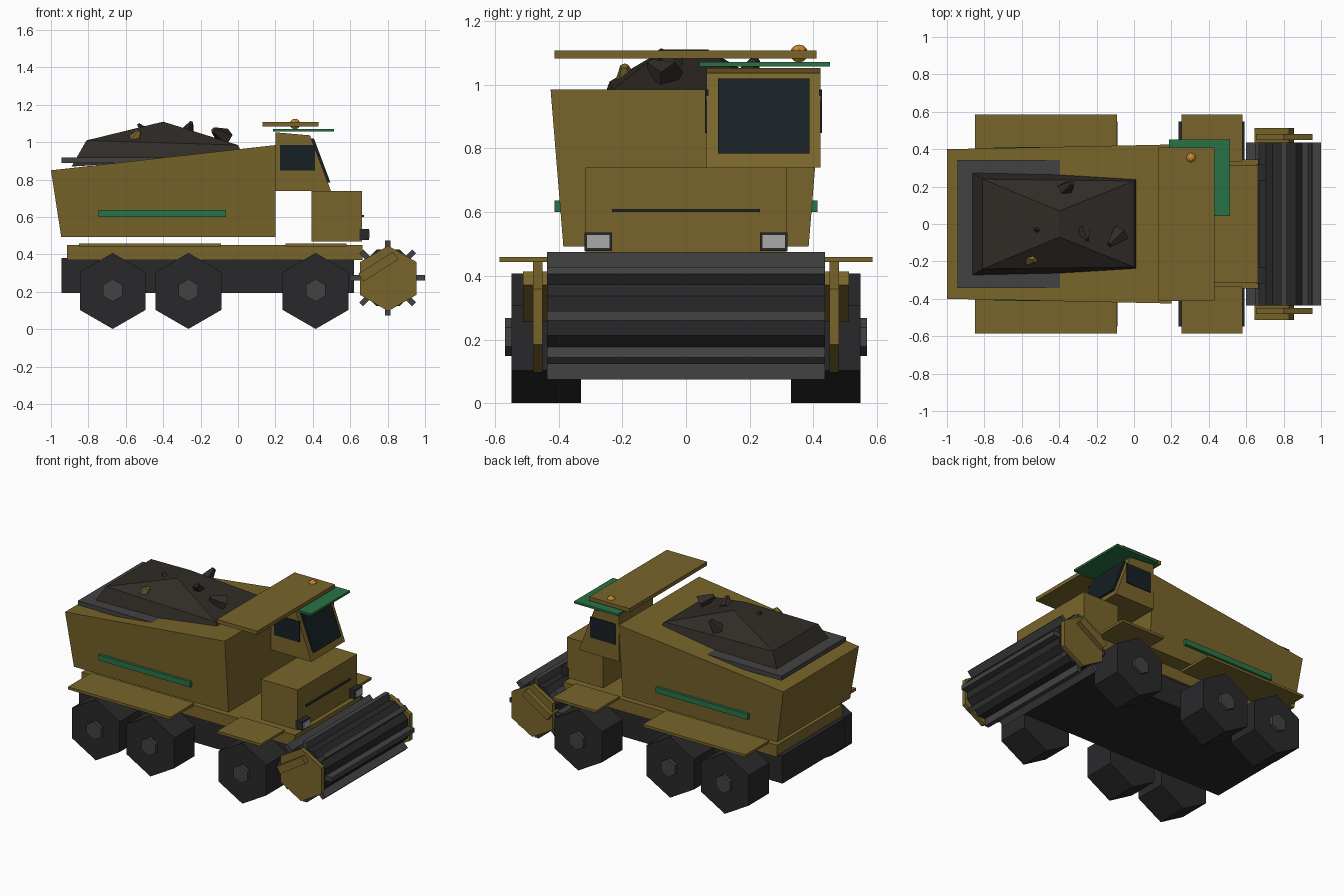
import bpy, bmesh, random
from math import sin, cos, pi, radians
from mathutils import Vector, Matrix

if "Cube" in bpy.data.objects:
    bpy.data.objects.remove(bpy.data.objects["Cube"])

random.seed(4)


def material(name, rgb):
    m = bpy.data.materials.new(name)
    m.diffuse_color = (*rgb, 1)
    m.use_nodes = True
    m.node_tree.nodes["Principled BSDF"].inputs["Base Color"].default_value = m.diffuse_color
    return m


GOLD = material("ochre_paint", (0.19, 0.13, 0.024))
DARK = material("dark_metal", (0.022, 0.022, 0.024))
STEEL = material("grey_steel", (0.055, 0.055, 0.055))
GREEN = material("green_paint", (0.022, 0.17, 0.06))
GLASS = material("dark_glass", (0.008, 0.014, 0.018))
LAMP = material("lamp", (0.4, 0.4, 0.4))
ORANGE = material("beacon_orange", (0.6, 0.25, 0.03))
SOIL = material("soil", (0.03, 0.025, 0.02))


def finish(name, bm, mat):
    bmesh.ops.recalc_face_normals(bm, faces=bm.faces)
    me = bpy.data.meshes.new(name)
    bm.to_mesh(me)
    bm.free()
    me.materials.append(mat)
    ob = bpy.data.objects.new(name, me)
    bpy.context.collection.objects.link(ob)
    return ob


def loft(name, rings, mat):
    """Join matching rings of points and cap both ends."""
    bm = bmesh.new()
    vs = [[bm.verts.new(p) for p in r] for r in rings]
    n = len(vs[0])
    for a, b in zip(vs, vs[1:]):
        for i in range(n):
            bm.faces.new((a[i], a[(i + 1) % n], b[(i + 1) % n], b[i]))
    bm.faces.new(vs[0])
    bm.faces.new(vs[-1])
    return finish(name, bm, mat)


def prism(name, xz, y0, y1, mat):
    return loft(name, [[(x, y, z) for x, z in xz] for y in (y0, y1)], mat)


def box(name, x, y, z, mat):
    return prism(name, [(x[0], z[0]), (x[1], z[0]), (x[1], z[1]), (x[0], z[1])], y[0], y[1], mat)


def ngon(cx, cz, r, n=6, turn=pi / 2):
    return [(cx + r * cos(turn + 2 * pi * i / n), cz + r * sin(turn + 2 * pi * i / n)) for i in range(n)]


def bar(cx, cz, length, thick, ang):
    """Tilted rectangle in the x-z plane."""
    c, s = cos(ang), sin(ang)
    return [(cx + u * c - v * s, cz + u * s + v * c) for u, v in
            ((-length / 2, -thick / 2), (length / 2, -thick / 2), (length / 2, thick / 2), (-length / 2, thick / 2))]


# Chassis and deck
box("chassis", (-0.945, 0.62), (-0.33, 0.33), (0.195, 0.38), DARK)
box("deck", (-0.915, 0.665), (-0.345, 0.345), (0.37, 0.45), GOLD)

# Wheels, hubs, fenders and stripes on both sides
for side, s in (("left", 1), ("right", -1)):
    for i, x in enumerate((-0.67, -0.265, 0.415)):
        prism(f"{side}_wheel_{i}", ngon(x, 0.205, 0.203), s * 0.33, s * 0.547, DARK)
        prism(f"{side}_hub_{i}", ngon(x, 0.208, 0.06), s * 0.54, s * 0.568, STEEL)
    box(f"{side}_rear_fender", (-0.85, -0.09), (s * 0.335, s * 0.585), (0.443, 0.46), GOLD)
    box(f"{side}_front_fender", (0.255, 0.58), (s * 0.335, s * 0.585), (0.443, 0.46), GOLD)
    box(f"{side}_stripe", (-0.745, -0.065), (s * 0.38, s * 0.413), (0.6, 0.637), GREEN)
    # Drum end plate and arm
    prism(f"{side}_drum_plate", ngon(0.803, 0.272, 0.175), s * 0.45, s * 0.48, GOLD)
    prism(f"{side}_drum_arm", bar(0.75, 0.335, 0.22, 0.05, radians(32)), s * 0.42, s * 0.512, GOLD)
    # Headlight
    box(f"{side}_headlight", (0.65, 0.7), (s * 0.233, s * 0.318), (0.478, 0.537), DARK)
    box(f"{side}_headlight_lens", (0.69, 0.704), (s * 0.24, s * 0.31), (0.487, 0.529), LAMP)

# Hopper body with flared sides
hopper = [(-0.945, 0.385, 0.493), (0.2, 0.385, 0.493), (0.2, 0.425, 0.985), (-1.0, 0.4, 0.85)]
loft("hopper", [[(x, s * y, z) for x, y, z in hopper] for s in (-1, 1)], GOLD)

# Load tray and soil heap
box("load_tray", (-0.945, -0.3), (-0.342, 0.342), (0.888, 0.918), STEEL)
heap = [(-0.89, 0.29, 0.87), (-0.81, 0.24, 1.01), (-0.4, 0.07, 1.11), (0.0, 0.23, 0.985), (0.03, 0.25, 0.93)]
bm = bmesh.new()
R, L = ([bm.verts.new((x, s * y, z)) for x, y, z in heap] for s in (-1, 1))
for i in range(4):
    bm.faces.new((R[i], R[i + 1], L[i + 1], L[i]))
for V in (L, R):
    bm.faces.new((V[1], V[2], V[3]))
    bm.faces.new((V[0], V[1], V[3], V[4]))
bm.faces.new((R[4], R[0], L[0], L[4]))
finish("soil_heap", bm, SOIL)

# Loose rocks: pointed five-sided chunks
rocks = [((-0.55, -0.19, 1.025), 0.055, GOLD), ((-0.35, 0.2, 1.045), 0.06, SOIL),
         ((-0.26, -0.06, 1.08), 0.05, SOIL), ((-0.1, -0.08, 1.045), 0.065, SOIL),
         ((-0.52, -0.03, 1.08), 0.03, SOIL)]
for i, (p, r, mat) in enumerate(rocks):
    bm = bmesh.new()
    rot = Matrix.Rotation(random.uniform(0, 6), 4, 'Z') @ Matrix.Rotation(random.uniform(0.5, 1.3), 4, 'X')
    bmesh.ops.create_cone(bm, cap_ends=True, segments=5, radius1=r * 0.8, radius2=r * 0.25,
                          depth=r * 1.5, matrix=Matrix.Translation(p) @ rot)
    finish(f"rock_{i}", bm, mat)

# Engine hood and grille slot
box("hood", (0.392, 0.662), (-0.315, 0.315), (0.47, 0.74), GOLD)
box("grille_slot", (0.655, 0.673), (-0.232, 0.232), (0.6, 0.61), DARK)

# Cab with glazing
prism("cab", [(0.2, 0.74), (0.497, 0.74), (0.385, 1.037), (0.2, 1.053)], 0.065, 0.422, GOLD)
prism("windshield", [(0.475, 0.785), (0.494, 0.785), (0.406, 1.02), (0.387, 1.02)], 0.1, 0.388, GLASS)
for side, y in (("right", 0.065), ("left", 0.422)):
    box(f"{side}_cab_window", (0.225, 0.412), (y - 0.005, y + 0.005), (0.848, 0.985), GLASS)

# Visor, roof plate and beacon
box("visor", (0.188, 0.512), (0.042, 0.452), (1.058, 1.072), GREEN)
box("roof_plate", (0.132, 0.43), (-0.412, 0.41), (1.083, 1.108), GOLD)
bm = bmesh.new()
bmesh.ops.create_uvsphere(bm, u_segments=8, v_segments=6, radius=0.028,
                          matrix=Matrix.Translation((0.305, 0.355, 1.098)))
finish("beacon", bm, ORANGE)

# Front drum with eight blades
prism("drum", ngon(0.803, 0.275, 0.163, 8, pi / 8), -0.436, 0.436, DARK)
for i in range(8):
    a = i * pi / 4
    prism(f"drum_blade_{i}", bar(0.8 + 0.165 * cos(a), 0.275 + 0.165 * sin(a), 0.07, 0.03, a),
          -0.436, 0.436, STEEL)
